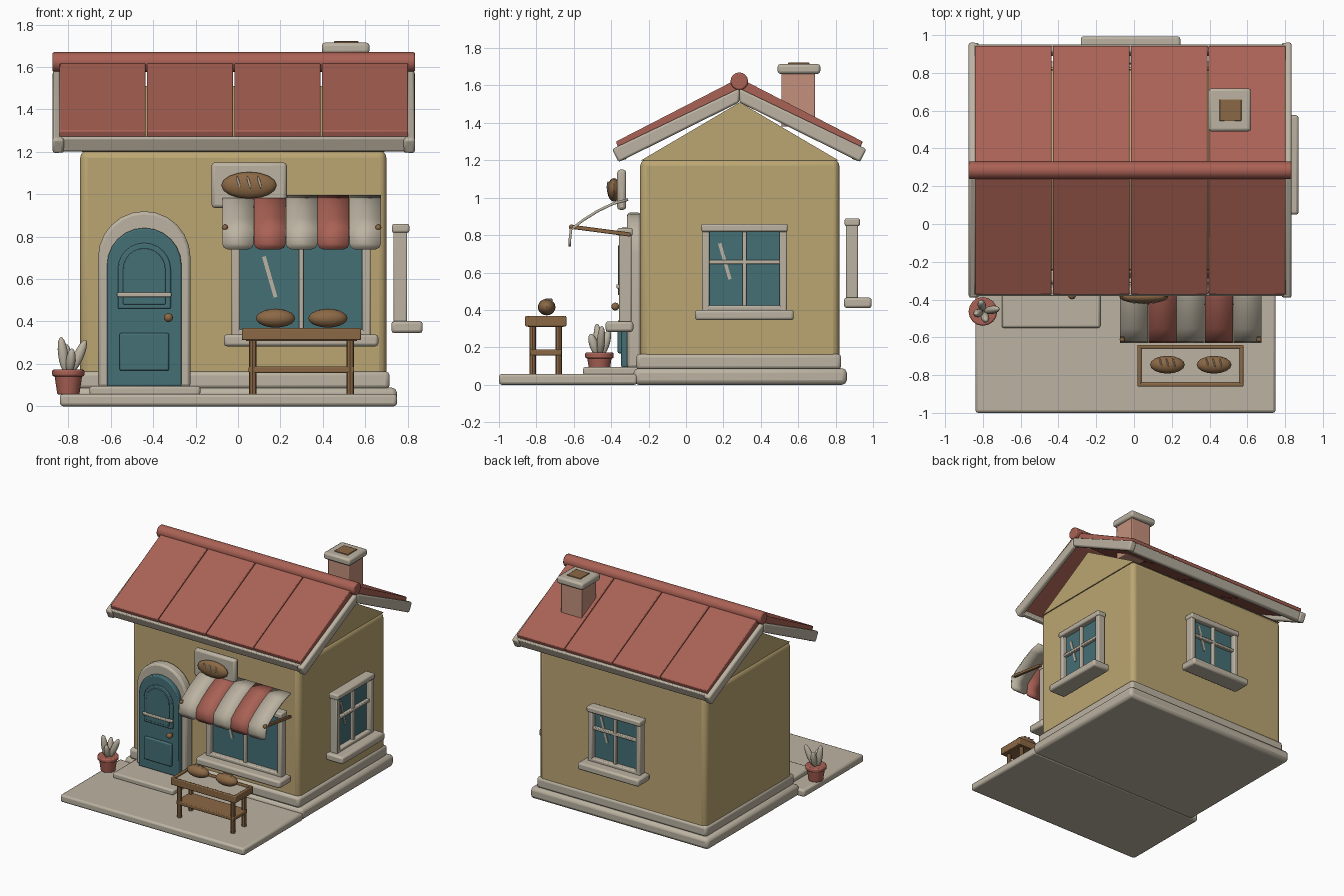
import bpy, bmesh, math
from mathutils import Matrix, Vector

if "Cube" in bpy.data.objects:
    bpy.data.objects.remove(bpy.data.objects["Cube"], do_unlink=True)


def material(name, color):
    m = bpy.data.materials.new(name)
    m.use_nodes = True
    m.diffuse_color = (*color, 1)
    m.node_tree.nodes["Principled BSDF"].inputs["Base Color"].default_value = (*color, 1)
    return m


CREAM = material("cream", (0.50, 0.45, 0.36))
WALL = material("wall tan", (0.50, 0.38, 0.17))
RED = material("roof red", (0.40, 0.12, 0.09))
TEAL = material("teal", (0.06, 0.16, 0.18))
BROWN = material("wood brown", (0.26, 0.14, 0.06))
BRICK = material("chimney terracotta", (0.55, 0.28, 0.20))
parts = []
I = Matrix()
move = lambda x, y, z: Matrix.Translation((x, y, z))
turn = lambda deg, axis: Matrix.Rotation(math.radians(deg), 4, axis)


def finish(name, bm, mat, bevel=0, M=I, segments=2):
    bmesh.ops.transform(bm, matrix=M, verts=bm.verts)
    bmesh.ops.recalc_face_normals(bm, faces=bm.faces)
    mesh = bpy.data.meshes.new(name)
    bm.to_mesh(mesh)
    bm.free()
    mesh.materials.append(mat)
    ob = bpy.data.objects.new(name, mesh)
    bpy.context.collection.objects.link(ob)
    if bevel:
        b = ob.modifiers.new("bevel", "BEVEL")
        b.width, b.segments, b.limit_method = bevel, segments, "ANGLE"
    parts.append(ob)
    return ob


def box(name, x, y, z, mat, bevel=0.0, M=I, segments=2):
    bm = bmesh.new()
    bmesh.ops.create_cube(bm, size=1)
    for v in bm.verts:
        v.co = Vector([(r[0] + r[1]) / 2 + c * (r[1] - r[0]) for r, c in zip((x, y, z), v.co)])
    return finish(name, bm, mat, bevel, M, segments)


def prism(name, outline, depth, mat, bevel=0.0, M=I):
    """Extrude an outline given as 3D points along a vector."""
    bm = bmesh.new()
    face = bm.faces.new([bm.verts.new(p) for p in outline])
    ext = bmesh.ops.extrude_face_region(bm, geom=[face])["geom"]
    bmesh.ops.translate(bm, vec=depth, verts=[g for g in ext if isinstance(g, bmesh.types.BMVert)])
    return finish(name, bm, mat, bevel, M)


def ball(name, center, radii, mat, M=I):
    bm = bmesh.new()
    bmesh.ops.create_uvsphere(bm, u_segments=16, v_segments=10, radius=1)
    return finish(name, bm, mat, 0, M @ move(*center) @ Matrix.Diagonal((*radii, 1)))


def cone(name, r1, r2, depth, mat, M, sides=16, bevel=0.0):
    bm = bmesh.new()
    bmesh.ops.create_cone(bm, cap_ends=True, segments=sides, radius1=r1, radius2=r2, depth=depth)
    return finish(name, bm, mat, bevel, M)


def arch(name, cx, half, z0, spring, y0, y1, mat, bevel=0.0):
    pts = [(cx - half, y0, z0), (cx + half, y0, z0)]
    for i in range(13):
        a = math.pi * i / 12
        pts.append((cx + half * math.cos(a), y0, spring + half * math.sin(a)))
    return prism(name, pts, (0, y1 - y0, 0), mat, bevel)


# Ground slabs and walls
box("front_pavement", (-0.84, 0.75), (-1, -0.26), (0, 0.058), CREAM, 0.015)
box("foundation", (-0.79, 0.75), (-0.28, 0.86), (0, 0.088), CREAM, 0.025)
box("plinth", (-0.755, 0.715), (-0.267, 0.83), (0.08, 0.165), CREAM, 0.02)
box("walls", (-0.745, 0.7), (-0.245, 0.82), (0.1, 1.205), WALL, 0.035, segments=3)
prism("gable", [(-0.735, -0.24, 1.2), (-0.735, 0.815, 1.2), (-0.735, 0.2875, 1.51)], (1.425, 0, 0), WALL)

# Roof, built on one slope and mirrored about the ridge
RIDGE = 0.285
for side, s in (("front", -1), ("back", 1)):
    at = lambda x, d, z: (x, RIDGE + s * d, z)
    for i in range(4):
        x = -0.845 + i * 0.4125
        prism(f"{side}_roof_panel_{i + 1}",
              [at(x + 0.003, 0.66, 1.30), at(x + 0.003, 0, 1.64), at(x + 0.003, 0, 1.55), at(x + 0.003, 0.635, 1.235)],
              (0.4065, 0, 0), RED, 0.006)
    prism(f"{side}_fascia", [at(-0.85, 0.67, 1.268), at(-0.85, 0.625, 1.275), at(-0.85, 0.6, 1.205), at(-0.85, 0.64, 1.2)],
          (1.66, 0, 0), CREAM, 0.01)
    for end, x in (("right", -0.875), ("left", 0.795)):
        prism(f"{side}_{end}_bargeboard",
              [at(x, 0.68, 1.26), at(x, 0, 1.585), at(x, 0, 1.51), at(x, 0.645, 1.19)], (0.04, 0, 0), CREAM, 0.012)
        cap = x - (0 if x < 0 else 0.015)
        prism(f"{side}_{end}_eave_cap",
              [at(cap, 0.68, 1.26), at(cap, 0.65, 1.275), at(cap, 0.605, 1.21), at(cap, 0.645, 1.19)],
              (0.055, 0, 0), CREAM, 0.014)
cone("ridge_cap", 0.047, 0.047, 1.71, RED, move(-0.02, RIDGE, 1.623) @ turn(90, "Y"), bevel=0.008)

# Chimney
box("chimney", (0.42, 0.6), (0.51, 0.69), (1.38, 1.68), BRICK, 0.006)
box("chimney_cap", (0.395, 0.62), (0.49, 0.718), (1.662, 1.715), CREAM, 0.015)
box("chimney_flue", (0.453, 0.568), (0.545, 0.66), (1.7, 1.722), BROWN, 0.003)

# Door
DX = -0.442
box("door_step", (-0.7, -0.178), (-0.55, -0.25), (0.05, 0.095), CREAM, 0.012)
arch("door_surround", DX, 0.218, 0.09, 0.702, -0.315, -0.24, CREAM, 0.015)
arch("door", DX, 0.176, 0.094, 0.665, -0.347, -0.3, TEAL, 0.008)
arch("door_upper_panel", DX, 0.125, 0.46, 0.645, -0.358, -0.34, TEAL, 0.006)
arch("door_upper_inset", DX, 0.1, 0.48, 0.645, -0.364, -0.35, TEAL, 0.004)
box("door_lower_panel", (DX - 0.117, DX + 0.117), (-0.365, -0.34), (0.168, 0.345), TEAL, 0.008)
box("mail_bar", (DX - 0.128, DX + 0.128), (-0.372, -0.34), (0.515, 0.537), CREAM, 0.006)
ball("door_knob", (-0.328, -0.378, 0.418), (0.021, 0.021, 0.021), BROWN)
cone("knob_stem", 0.009, 0.009, 0.04, BROWN, move(-0.328, -0.355, 0.418) @ turn(90, "X"), 8)


# Windows: local -y faces outward, z measured from the sill bottom
def window(name, M, half, top, crossbar, gleam_x, gleam_z):
    box(name + "_sill", (-half - 0.036, half + 0.036), (-0.143, 0.005), (0, 0.056), CREAM, 0.014, M)
    box(name + "_header", (-half - 0.004, half + 0.004), (-0.08, 0.002), (top - 0.042, top), CREAM, 0.01, M)
    for side, s in (("right", -1), ("left", 1)):
        c = s * (half - 0.02)
        box(f"{name}_{side}_jamb", (c - 0.02, c + 0.02), (-0.07, -0.005), (0.04, top - 0.03), CREAM, 0.008, M)
    box(name + "_bottom_rail", (-half, half), (-0.07, -0.005), (0.05, 0.08), CREAM, 0.008, M)
    box(name + "_glass", (-half + 0.02, half - 0.02), (-0.035, -0.015), (0.05, top - 0.02), TEAL, 0, M)
    box(name + "_mullion", (-0.011, 0.011), (-0.06, -0.02), (0.05, top - 0.03), CREAM, 0.005, M)
    if crossbar:
        box(name + "_crossbar", (-half + 0.02, half - 0.02), (-0.06, -0.02), (0.3, 0.322), CREAM, 0.005, M)
    box(name + "_gleam", (-0.009, 0.009), (-0.041, -0.033), (-0.1, 0.1), CREAM, 0,
        M @ move(gleam_x, 0, gleam_z) @ turn(-16, "Y") @ I)


window("side_window", move(0.728, 0.3125, 0.345) @ turn(90, "Z"), 0.2275, 0.515, True, -0.105, 0.315)
window("back_window", move(-0.018, 0.85, 0.41) @ turn(180, "Z"), 0.2275, 0.48, True, -0.105, 0.315)
window("shop_window", move(0.2975, -0.287, 0.283), 0.328, 0.555, False, -0.148, 0.327)

# Striped awning: arched strips ending in a valance with rounded corners
PATH = [(-0.31, 0.99, 0), (-0.39, 0.968, 0), (-0.47, 0.93, 0), (-0.55, 0.88, 0),
        (-0.615, 0.83, 0), (-0.622, 0.765, 0), (-0.622, 0.748, 0.007), (-0.622, 0.74, 0.025)]
for i in range(5):
    x0 = -0.075 + i * 0.15
    bm = bmesh.new()
    rows = [[bm.verts.new((x, y, z)) for x in (x0 + 0.001 + e, x0 + 0.149 - e)] for y, z, e in PATH]
    for a, b in zip(rows, rows[1:]):
        bm.faces.new((a[0], a[1], b[1], b[0]))
    strip = finish(f"awning_strip_{i + 1}", bm, RED if i % 2 else CREAM)
    solid = strip.modifiers.new("thickness", "SOLIDIFY")
    solid.thickness, solid.offset = 0.014, 0
for side, x in (("right", -0.062), ("left", 0.662)):
    box(f"awning_{side}_strut", (-0.011, 0.011), (-0.31, 0), (-0.011, 0.011), BROWN, 0.004,
        move(x, -0.297, 0.803) @ turn(-7.5, "X"))
    ball(f"awning_{side}_strut_end", (x, -0.612, 0.843), (0.014, 0.014, 0.014), BROWN)


# Loaves with three slashes: length on x, crust facing local z
def loaf(name, M, length, width, height):
    ball(name, (0, 0, 0), (length, width, height), BROWN, M)
    for k in (-1, 0, 1):
        ball(f"{name}_slash_{k + 2}", (0, 0, 0), (0.045 * length, 0.5 * width, 0.16 * height), CREAM,
             M @ move(k * 0.38 * length, 0.22 * width, height * (0.92 - 0.08 * abs(k))) @ turn(16, "Z"))


# Hanging sign
box("sign_board", (-0.125, 0.23), (-0.368, -0.32), (0.935, 1.15), CREAM, 0.016)
loaf("sign_loaf", move(0.052, -0.385, 1.042) @ turn(90, "X"), 0.13, 0.063, 0.036)

# Display table
TX, TY = 0.299, -0.75
box("table_top", (0.03, 0.568), (-0.842, -0.658), (0.315, 0.352), CREAM)
for side, s in (("front", -1), ("back", 1)):
    y = TY + s * 0.1
    box(f"table_{side}_rim", (0.018, 0.58), (y - 0.01, y + 0.01), (0.312, 0.368), BROWN, 0.006)
    for end, e in (("right", -1), ("left", 1)):
        cone(f"table_{side}_{end}_leg", 0.018, 0.018, 0.27, BROWN,
             move(TX + e * 0.23, TY + s * 0.07, 0.19), 8)
for end, e in (("right", -1), ("left", 1)):
    x = TX + e * 0.27
    box(f"table_{end}_rim", (x - 0.01, x + 0.01), (-0.86, -0.64), (0.312, 0.368), BROWN, 0.006)
    box(f"table_{end}_underside", (TX, TX + e * 0.262) if e > 0 else (TX - 0.262, TX), (-0.845, -0.655), (0.308, 0.32), BROWN)
box("table_shelf", (0.05, 0.548), (-0.835, -0.665), (0.157, 0.188), BROWN, 0.006)
for i, x in enumerate((0.177, 0.424)):
    loaf(f"table_loaf_{i + 1}", move(x, -0.745, 0.415), 0.092, 0.047, 0.044)

# Potted plant
PX, PY = -0.8, -0.463
cone("pot", 0.052, 0.066, 0.095, RED, move(PX, PY, 0.103), 16, 0.005)
cone("pot_rim", 0.076, 0.076, 0.032, RED, move(PX, PY, 0.157), 16, 0.008)
for i, (heading, tilt, size) in enumerate(((200, 8, 0.085), (10, 24, 0.085), (100, 16, 0.07), (290, 18, 0.06))):
    ball(f"leaf_{i + 1}", (0, 0, size), (0.024, 0.022, size), CREAM,
         move(PX, PY, 0.158) @ turn(heading, "Z") @ move(0.014, 0, 0) @ turn(tilt, "Y"))

# Smooth rounded forms while keeping hard edges crisp
bpy.ops.object.select_all(action="DESELECT")
for ob in parts:
    ob.select_set(True)
bpy.context.view_layer.objects.active = parts[0]
bpy.ops.object.shade_smooth_by_angle(angle=math.radians(35))
